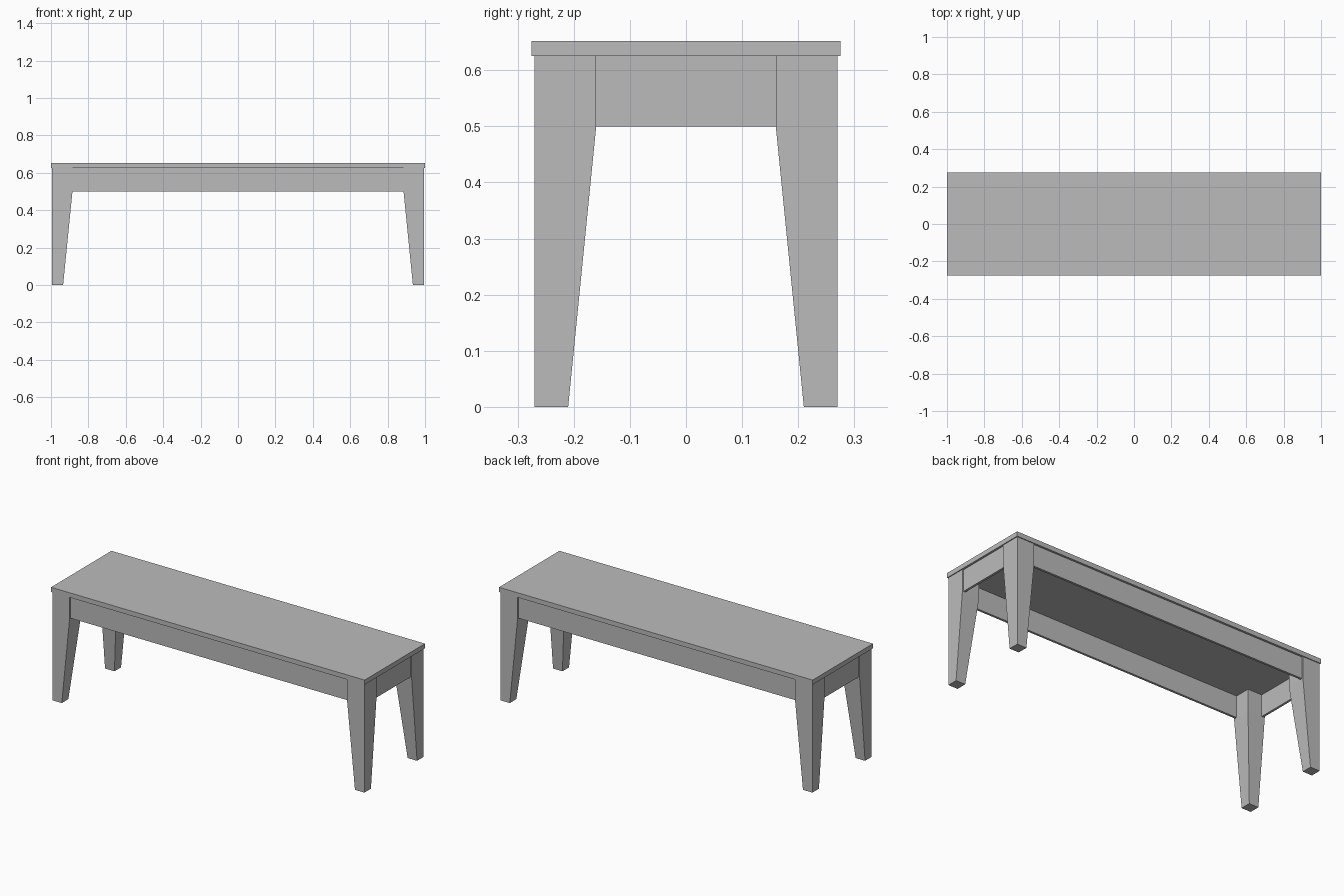
import bpy, bmesh

cube = bpy.data.objects.get("Cube")
if cube:
    bpy.data.objects.remove(cube, do_unlink=True)

grey = bpy.data.materials.new("plain_grey")
grey.use_nodes = True
grey.diffuse_color = (0.5, 0.5, 0.5, 1)
grey.node_tree.nodes["Principled BSDF"].inputs["Base Color"].default_value = (0.5, 0.5, 0.5, 1)

SEAT_X, SEAT_Y = 1.0, 0.275
LEG_X, LEG_Y = 0.995, 0.27          # outer faces of the legs
WIDE, NARROW = 0.11, 0.06           # leg width at the apron and at the foot
APRON_Z, SEAT_Z, TOP_Z = 0.5, 0.625, 0.652
RECESS, BOARD = 0.007, 0.013        # apron set-back and thickness


def stack(name, sections):
    """Solid through rectangular sections (x0, x1, y0, y1, z), bottom to top."""
    bm = bmesh.new()
    rings = []
    for x0, x1, y0, y1, z in sections:
        corners = ((x0, y0), (x1, y0), (x1, y1), (x0, y1))
        rings.append([bm.verts.new((x, y, z)) for x, y in corners])
    bm.faces.new(rings[0][::-1])
    bm.faces.new(rings[-1])
    for low, high in zip(rings, rings[1:]):
        for i in range(4):
            j = (i + 1) % 4
            bm.faces.new((low[i], low[j], high[j], high[i]))
    bmesh.ops.recalc_face_normals(bm, faces=bm.faces)
    mesh = bpy.data.meshes.new(name)
    bm.to_mesh(mesh)
    bm.free()
    mesh.materials.append(grey)
    obj = bpy.data.objects.new(name, mesh)
    bpy.context.collection.objects.link(obj)
    return obj


def box(name, x0, x1, y0, y1, z0, z1):
    return stack(name, [(x0, x1, y0, y1, z) for z in (z0, z1)])


# Seat board
box("seat", -SEAT_X, SEAT_X, -SEAT_Y, SEAT_Y, SEAT_Z, TOP_Z)

# Legs: square outer corner, inner faces tapering below the apron
for sy, end in ((-1, "front"), (1, "back")):
    for sx, side in ((1, "left"), (-1, "right")):
        sections = []
        for z, w in ((0, NARROW), (APRON_Z, WIDE), (SEAT_Z, WIDE)):
            xs = sorted((sx * LEG_X, sx * (LEG_X - w)))
            ys = sorted((sy * LEG_Y, sy * (LEG_Y - w)))
            sections.append((*xs, *ys, z))
        stack(f"{end}_{side}_leg", sections)

# Aprons: thin boards between the legs, slightly set back
span_x, span_y = LEG_X - WIDE, LEG_Y - WIDE
for s, name in ((-1, "front_apron"), (1, "back_apron")):
    ys = sorted((s * (LEG_Y - RECESS), s * (LEG_Y - RECESS - BOARD)))
    box(name, -span_x, span_x, *ys, APRON_Z, SEAT_Z)
for s, name in ((1, "left_apron"), (-1, "right_apron")):
    xs = sorted((s * (LEG_X - RECESS), s * (LEG_X - RECESS - BOARD)))
    box(name, *xs, -span_y, span_y, APRON_Z, SEAT_Z)
